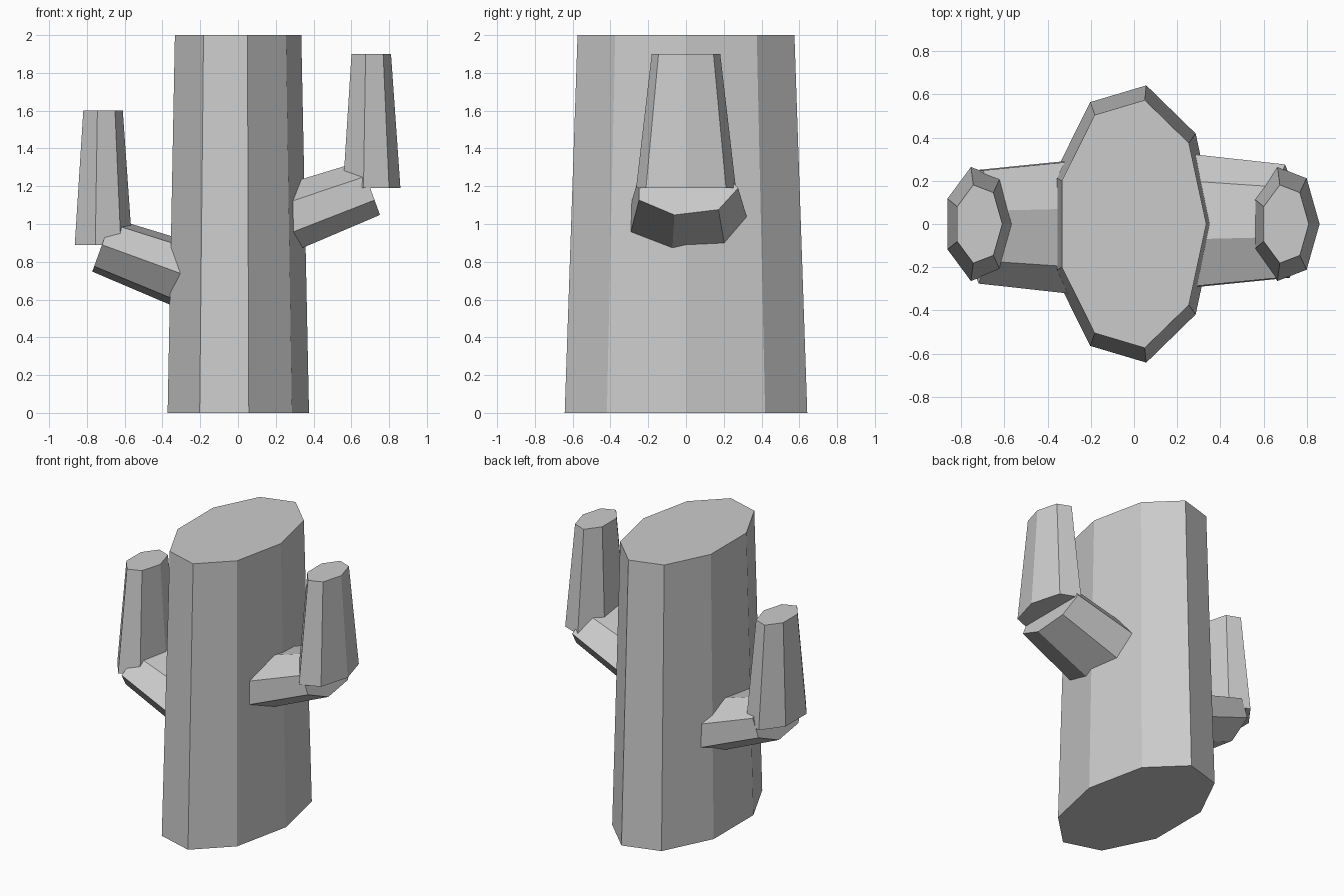
import bpy, bmesh, math
from mathutils import Vector

if "Cube" in bpy.data.objects:
    bpy.data.objects.remove(bpy.data.objects["Cube"])

mat = bpy.data.materials.new("plain grey")
mat.diffuse_color = (0.6, 0.6, 0.6, 1)
mat.use_nodes = True
mat.node_tree.nodes["Principled BSDF"].inputs["Base Color"].default_value = mat.diffuse_color


def tapered(name, sides, rings):
    """Closed tapered prism; each ring is (centre, first axis, second axis)."""
    bm = bmesh.new()
    loops = []
    for c, a, b in rings:
        loop = []
        for i in range(sides):
            t = 2 * math.pi * i / sides
            loop.append(bm.verts.new(Vector(c) + Vector(a) * math.cos(t) + Vector(b) * math.sin(t)))
        loops.append(loop)
    lo, hi = loops
    for i in range(sides):
        j = (i + 1) % sides
        bm.faces.new((lo[i], lo[j], hi[j], hi[i]))
    bm.faces.new(lo[::-1])
    bm.faces.new(hi)
    bmesh.ops.recalc_face_normals(bm, faces=bm.faces)
    me = bpy.data.meshes.new(name)
    bm.to_mesh(me)
    bm.free()
    me.materials.append(mat)
    ob = bpy.data.objects.new(name, me)
    bpy.context.collection.objects.link(ob)
    return ob


CX = -0.01  # trunk axis

# nine-sided oval trunk
tapered("trunk", 9, [((CX, 0, 0), (0.386, 0, 0), (0, 0.652, 0)),
                     ((CX, 0, 2), (0.345, 0, 0), (0, 0.583, 0))])

# two arms: a sloping branch out of the trunk, then an upright
tilt = math.radians(20)
for side, label, z in ((1, "right", 1.19), (-1, "left", 0.89)):
    ex = CX + side * 0.71
    out = Vector((side * math.cos(tilt), 0, math.sin(tilt)))
    up = Vector((-side * math.sin(tilt), 0, math.cos(tilt)))
    end = Vector((ex, 0, z))
    rings = [(end - out * 0.53, (0, side * 0.331, 0), up * 0.184),
             (end, (0, side * 0.276, 0), up * 0.155)]
    tapered(label + "_branch", 7, rings)
    tapered(label + "_upright", 7, [((ex, 0, z), (0.16, 0, 0), (0, 0.271, 0)),
                                    ((ex, 0, z + 0.71), (0.11, 0, 0), (0, 0.186, 0))])
